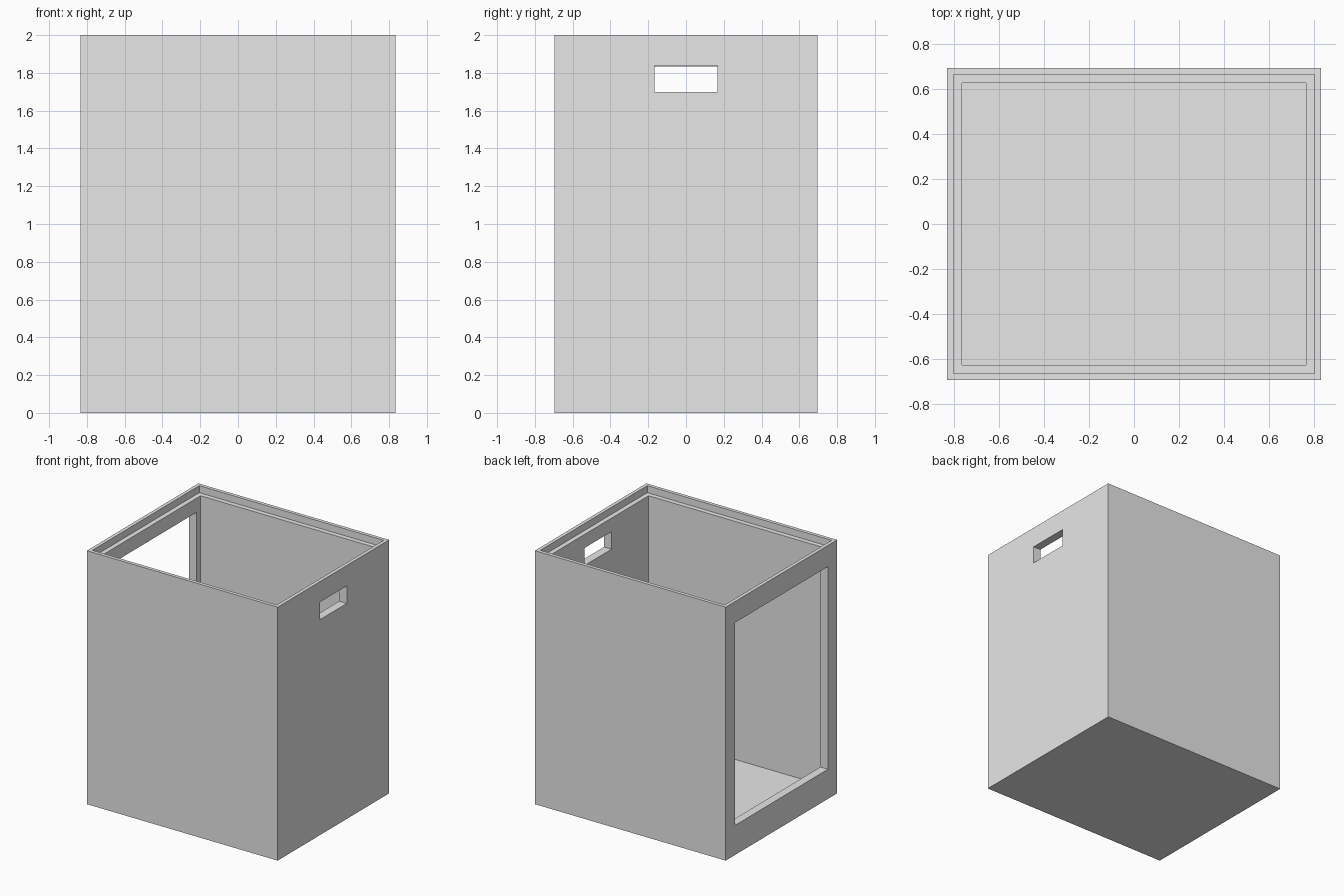
import bpy

cube = bpy.data.objects.get("Cube")
if cube:
    bpy.data.objects.remove(cube, do_unlink=True)

GREY = (0.8, 0.8, 0.8, 1.0)
grey = bpy.data.materials.new("light_grey")
grey.use_nodes = True
grey.diffuse_color = GREY
grey.node_tree.nodes["Principled BSDF"].inputs["Base Color"].default_value = GREY


def box(name, x, y, z):
    """Box from (min, max) ranges along each axis."""
    ranges = (x, y, z)
    bpy.ops.mesh.primitive_cube_add(size=1, location=[(a + b) / 2 for a, b in ranges])
    ob = bpy.context.object
    ob.name = name
    ob.scale = [b - a for a, b in ranges]
    bpy.ops.object.transform_apply(location=True, rotation=False, scale=True)
    ob.data.materials.append(grey)
    return ob


def cut(target, cutter):
    """Subtract the cutter from the target and remove it."""
    cutter.hide_render = True
    mod = target.modifiers.new("cut", "BOOLEAN")
    mod.operation = "DIFFERENCE"
    mod.solver = "EXACT"
    mod.object = cutter
    bpy.context.view_layer.objects.active = target
    bpy.ops.object.modifier_apply(modifier=mod.name)
    bpy.data.objects.remove(cutter, do_unlink=True)


def both(half):
    return (-half, half)


HALF_X, HALF_Y, HEIGHT = 0.833, 0.695, 2.0
WALL, LIP = 0.066, 0.028

# Solid block for the open bin
bin_body = box("bin_body", both(HALF_X), both(HALF_Y), (0, HEIGHT))

# Hollow interior with a floor
cut(bin_body, box("interior", both(HALF_X - WALL), both(HALF_Y - WALL), (0.067, 2.2)))

# Stepped ledge just under the rim
cut(bin_body, box("rim_step", both(HALF_X - LIP), both(HALF_Y - LIP), (1.945, 2.2)))

# Hand slot in the +x wall
cut(bin_body, box("hand_slot", (0.7, 1), both(0.167), (1.70, 1.838)))

# Large opening in the -x wall
cut(bin_body, box("side_opening", (-1, -0.7), both(0.58), (0.234, 1.833)))
